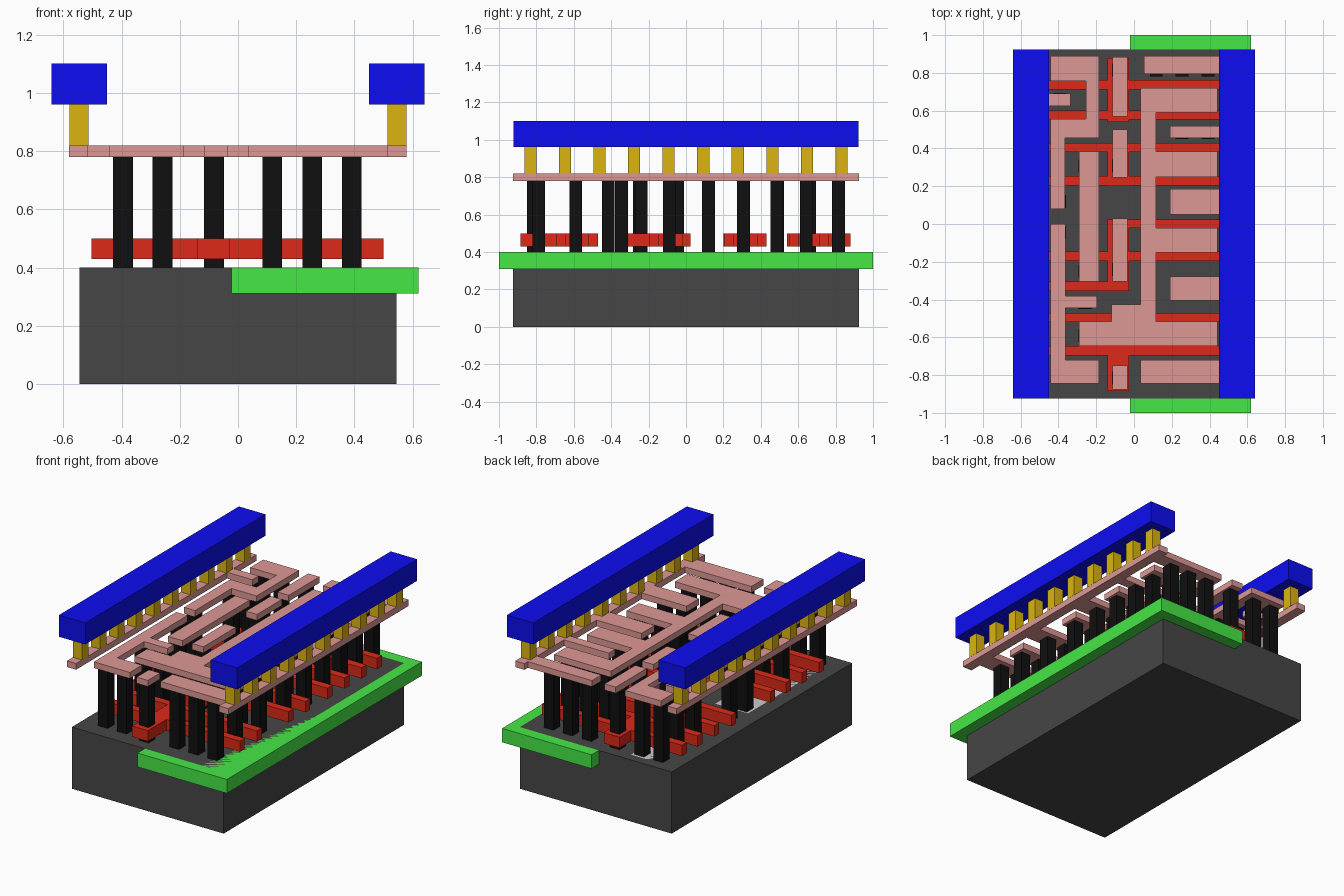
import bpy, bmesh
from mathutils import Matrix, Vector


def material(name, rgb):
    m = bpy.data.materials.new(name)
    m.diffuse_color = (*rgb, 1)
    return m


def layer(name, mat, z0, z1, rects):
    """One object made of boxes; each rect is (x0, x1, y0, y1)."""
    bm = bmesh.new()
    for x0, x1, y0, y1 in rects:
        mid = Vector(((x0 + x1) / 2, (y0 + y1) / 2, (z0 + z1) / 2))
        size = Vector((x1 - x0, y1 - y0, z1 - z0))
        bmesh.ops.create_cube(bm, size=1, matrix=Matrix.Translation(mid) @ Matrix.Diagonal((*size, 1)))
    me = bpy.data.meshes.new(name)
    bm.to_mesh(me)
    bm.free()
    me.materials.append(mat)
    ob = bpy.data.objects.new(name, me)
    bpy.context.collection.objects.link(ob)
    return ob


def squares(points, s=0.034):
    return [(x - s, x + s, y - s, y + s) for x, y in points]


dark = material("dark_grey", (0.061, 0.061, 0.061))
light = material("light_grey", (0.6, 0.6, 0.6))
green = material("green", (0.061, 0.8, 0.061))
red = material("red", (0.716, 0.023, 0.009))
black = material("black", (0.005, 0.005, 0.005))
pink = material("pink", (0.716, 0.314, 0.296))
gold = material("gold", (0.716, 0.462, 0.005))
blue = material("blue", (0.004, 0.004, 0.888))

# Base block, well and diffusion patches, all flush on top
layer("substrate", dark, 0, 0.4, [(-0.545, 0.545, -0.925, 0.925)])
layer("well", green, 0.31, 0.4, [(-0.022, 0.62, -1, 1)])
layer("diffusion", light, 0.36, 0.4, [(-0.445, -0.21, 0.07, 0.865), (-0.445, -0.21, -0.835, 0.0)])

# Gate bars: full width, plus one on each half only
L, R, H = -0.504, 0.5, 0.025
bars = [(L, R, y - H, y + H) for y in (0.737, 0.577, 0.405, 0.23, -0.17, -0.495, -0.67)]
bars += [(-0.14, R, -0.022, 0.025), (L, -0.027, -0.355, -0.305)]
layer("gate_bars", red, 0.43, 0.5, bars)
# Strips joining the gate bars of each input
layer("gate_joiners", red, 0.43, 0.5, [(-0.14, -0.027, a, b) for a, b in (
    (0.54, 0.88), (0.2, 0.43), (-0.355, 0.025), (-0.885, -0.47))])

# Contact posts
xs = (0.118, 0.255, 0.391)
right = [(x, y) for x in xs for y in (0.815, 0.643, 0.307, -0.09, -0.59, -0.787)]
right += [(x, y) for x in xs[1:] for y in (0.485, 0.12, -0.345)]
left = [(x, y) for x in (-0.395, -0.259) for y in (0.815, 0.49, -0.415, -0.787)]
left += [(-0.395, y) for y in (0.66, 0.12, -0.045)]
left += [(-0.259, y) for y in (0.307, -0.25, -0.59)]
middle = [(-0.082, y) for y in (0.815, 0.307, -0.24, -0.815)]
for name, pts in (("right", right), ("left", left), ("middle", middle)):
    layer(name + "_contact_posts", black, 0.4, 0.78, squares(pts))

# Lower metal: rails with their stubs
Z = (0.78, 0.82)
layer("left_rail", pink, *Z, [(-0.58, -0.515, -0.925, 0.925), (-0.515, -0.335, 0.625, 0.69)])
layer("right_rail", pink, *Z, [
    (0.512, 0.578, -0.925, 0.925), (0.052, 0.512, 0.795, 0.89), (0.19, 0.512, 0.455, 0.52),
    (0.19, 0.512, 0.05, 0.185), (0.19, 0.512, -0.405, -0.277), (0.035, 0.512, -0.845, -0.72)])
# Lower metal: comb-shaped and hook-shaped tracks
layer("output_comb", pink, *Z, [
    (0.035, 0.117, -0.645, 0.72), (0.117, 0.442, 0.59, 0.72), (0.117, 0.442, 0.25, 0.385),
    (0.117, 0.442, -0.15, -0.022), (-0.29, 0.442, -0.645, -0.517), (-0.12, 0.035, -0.517, -0.425)])
layer("upper_hook", pink, *Z, [
    (-0.443, -0.185, 0.757, 0.89), (-0.255, -0.185, 0.555, 0.757),
    (-0.443, -0.185, 0.455, 0.555), (-0.443, -0.365, 0.08, 0.455)])
layer("lower_fork", pink, *Z, [
    (-0.443, -0.362, -0.845, 0), (-0.362, -0.185, -0.845, -0.72), (-0.362, -0.195, -0.445, -0.38)])
layer("centre_strip", pink, *Z, [(-0.29, -0.185, -0.305, 0.385)])
layer("gate_straps", pink, *Z, [(-0.115, -0.035, a, b) for a, b in (
    (0.57, 0.885), (0.245, 0.5), (-0.305, 0.03), (-0.875, -0.75))])

# Via rows and upper metal beams, one per side
for side, s in (("left", -1), ("right", 1)):
    layer(side + "_vias", gold, 0.82, 0.96, squares([(s * 0.546, -0.832 + 0.1848 * i) for i in range(10)], 0.0325))
    layer(side + "_power_beam", blue, 0.96, 1.1, [(s * 0.545 - 0.095, s * 0.545 + 0.095, -0.923, 0.923)])
